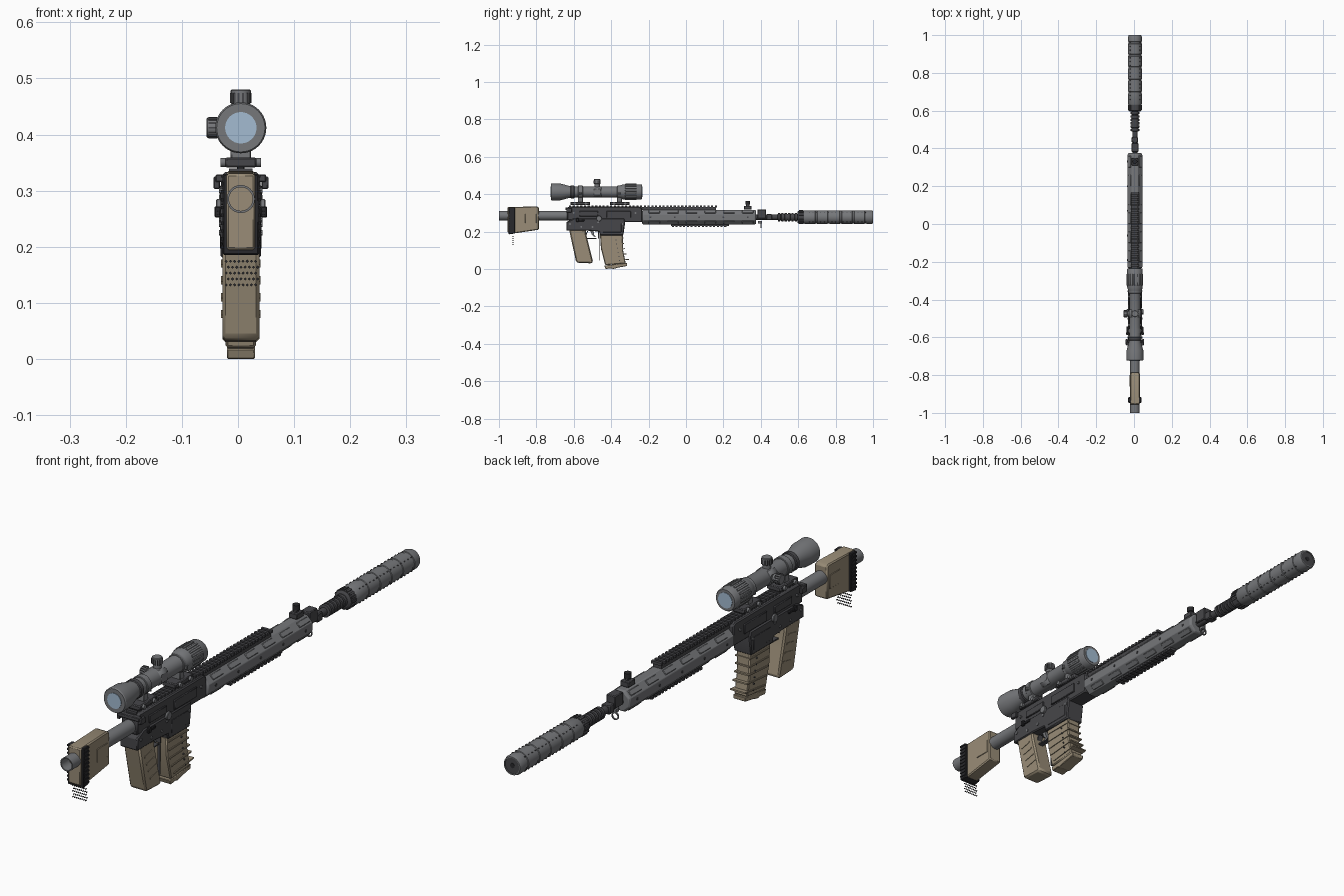
import bpy, bmesh, math
from mathutils import Matrix, Vector

if "Cube" in bpy.data.objects:
    bpy.data.objects.remove(bpy.data.objects["Cube"])

CX, BORE, SCOPE_Z = 0.005, 0.277, 0.412


def material(name, r, g, b):
    m = bpy.data.materials.new(name)
    m.diffuse_color = (r, g, b, 1)
    m.use_nodes = True
    node = m.node_tree.nodes["Principled BSDF"]
    node.inputs["Base Color"].default_value = (r, g, b, 1)
    node.inputs["Roughness"].default_value = 0.6
    return m


GREY = material("mid grey", 0.18, 0.185, 0.195)
DARK = material("dark grey", 0.062, 0.062, 0.068)
BLACK = material("black rubber", 0.022, 0.022, 0.025)
TAN = material("tan", 0.32, 0.265, 0.185)
BLUE = material("lens blue", 0.37, 0.50, 0.64)


def box(bm, x, y, z, sx, sy, sz, rot=None):
    m = Matrix.Translation((CX + x, y, z)) @ (rot or Matrix()) @ Matrix.Diagonal((sx, sy, sz, 1))
    bmesh.ops.create_cube(bm, size=1, matrix=m)


def rod(bm, x, y, z, r, length, axis="y", seg=20):
    turn = {"x": Matrix.Rotation(math.pi / 2, 4, "Y"), "z": Matrix(),
            "y": Matrix.Rotation(math.pi / 2, 4, "X")}[axis]
    bmesh.ops.create_cone(bm, cap_ends=True, segments=seg, radius1=r, radius2=r, depth=length,
                          matrix=Matrix.Translation((CX + x, y, z)) @ turn)


def lathe(bm, profile, z, seg=32, phase=0.0, closed=False):
    """Turn (y, radius) pairs around a line along y."""
    rings = []
    for y, r in profile:
        angles = [phase + 2 * math.pi * i / seg for i in range(seg)]
        rings.append([bm.verts.new((CX + r * math.cos(a), y, z + r * math.sin(a))) for a in angles])
    pairs = list(zip(rings, rings[1:]))
    if closed:
        pairs.append((rings[-1], rings[0]))
    else:
        bm.faces.new(rings[0])
        bm.faces.new(rings[-1])
    for a, b in pairs:
        for i in range(seg):
            j = (i + 1) % seg
            bm.faces.new((a[i], a[j], b[j], b[i]))


def prism(bm, outline, width, x=0.0):
    """Extrude a (y, z) outline across x."""
    f = bm.faces.new([bm.verts.new((CX + x - width / 2, y, z)) for y, z in outline])
    out = bmesh.ops.extrude_face_region(bm, geom=[f])["geom"]
    bmesh.ops.translate(bm, vec=Vector((width, 0, 0)),
                        verts=[v for v in out if isinstance(v, bmesh.types.BMVert)])


def part(name, mat, build, bevel=0.0):
    bm = bmesh.new()
    build(bm)
    bmesh.ops.recalc_face_normals(bm, faces=bm.faces)
    me = bpy.data.meshes.new(name)
    bm.to_mesh(me)
    bm.free()
    me.materials.append(mat)
    me.shade_smooth()
    me.set_sharp_from_angle(angle=math.radians(32))
    ob = bpy.data.objects.new(name, me)
    bpy.context.collection.objects.link(ob)
    if bevel:
        mod = ob.modifiers.new("bevel", "BEVEL")
        mod.width, mod.segments, mod.limit_method = bevel, 1, "ANGLE"
    return ob


def many(func, rows):
    def build(bm):
        for row in rows:
            func(bm, *row)
    return build


def spin_rot(a):
    return Matrix.Rotation(a, 4, "Y")


def around(radius, z, count, y, size, phase=0.0):
    """Box rows spaced evenly round a line along y."""
    rows = []
    for i in range(count):
        a = phase + 2 * math.pi * i / count
        rows.append((radius * math.sin(a), y, z + radius * math.cos(a), *size, spin_rot(a)))
    return rows


# Stock and its tube
part("buffer_tube", GREY, lambda b: lathe(
    b, [(-1, .025), (-.63, .025), (-.63, .021), (-1, .021)], .285, closed=True))
part("stock_body", TAN, lambda b: prism(
    b, [(-.955, .195), (-.92, .19), (-.787, .21), (-.787, .33), (-.80, .335), (-.955, .33)], .051), .004)
part("stock_side_panels", TAN, many(box, [(s * .026, -.83, .27, .004, .06, .05) for s in (-1, 1)]), .001)
part("butt_pad", BLACK, lambda b: prism(
    b, [(-.948, .185), (-.915, .19), (-.915, .33), (-.948, .33)], .066), .003)
part("butt_pad_ribs", BLACK, many(box, [
    (0, -.932, .2 + i * .014, .071, .028, .006) for i in range(10)]))
part("pad_studs", BLACK, many(box, [
    (-.026 + i * .0075 + (r % 2) * .0037, -.925, .132 + r * .0105, .004, .004, .004, spin_rot(math.pi / 4))
    for r in range(5) for i in range(8)]))

# Receiver, split into upper and lower
part("upper_receiver", DARK, lambda b: prism(
    b, [(-.636, .26), (-.33, .25), (-.235, .25), (-.235, .325), (-.25, .333), (-.62, .333), (-.636, .32)], .064), .004)
part("lower_receiver", DARK, lambda b: prism(
    b, [(-.64, .205), (-.53, .205), (-.465, .2), (-.46, .18), (-.335, .18), (-.325, .25),
        (-.33, .27), (-.6, .27), (-.64, .25)], .072), .004)
part("receiver_panels", DARK, many(box, [
    (s * .033, y, z, .008, w, h) for s in (-1, 1)
    for y, z, w, h in ((-.36, .292, .13, .036), (-.52, .295, .1, .028), (-.395, .22, .1, .05))]), .002)
part("receiver_pins", GREY, many(rod, [
    (s * .036, y, z, .005, .006, "x", 10) for s in (-1, 1)
    for y, z in ((-.62, .24), (-.56, .225), (-.5, .225), (-.47, .25), (-.34, .24), (-.6, .3), (-.27, .3))]))
part("selector_levers", BLACK, many(box, [
    row for s in (-1, 1) for row in ((s * .04, -.565, .26, .008, .045, .01), (s * .041, -.58, .262, .012, .014, .02))]), .002)
part("bolt_buttons", GREY, many(rod, [(s * .039, -.465, .27, .015, .01, "x") for s in (-1, 1)]), .002)
part("charging_handle", DARK, many(box, [
    (0, -.635, .322, .09, .018, .014), (-.043, -.625, .314, .012, .03, .022), (.043, -.625, .314, .012, .03, .022)]), .002)

# Trigger and guard
part("trigger_guard", DARK, many(box, [
    (0, -.503, .163, .02, .05, .005), (0, -.468, .182, .02, .005, .036),
    (0, -.534, .184, .02, .005, .04, Matrix.Rotation(-.4, 4, "X"))]))
part("trigger", GREY, lambda b: prism(
    b, [(-.512, .206), (-.494, .206), (-.492, .185), (-.482, .171), (-.49, .172), (-.504, .185)], .01))

# Grip and magazine
part("pistol_grip", TAN, lambda b: prism(
    b, [(-.625, .21), (-.61, .14), (-.588, .04), (-.578, .033), (-.505, .03), (-.497, .038),
        (-.52, .13), (-.535, .19), (-.535, .21)], .066), .008)
part("grip_ridges", TAN, many(box, [
    (s * .033, -.574 + i * .011, .17 - i * .03, .004, .045, .006, Matrix.Rotation(.2, 4, "X"))
    for s in (-1, 1) for i in range(4)]))
part("magazine", TAN, lambda b: prism(
    b, [(-.46, .185), (-.455, .11), (-.432, .02), (-.322, .03), (-.336, .1), (-.338, .185)], .054), .004)
part("magazine_floor", TAN, lambda b: prism(
    b, [(-.437, .018), (-.43, 0), (-.4, .004), (-.39, 0), (-.36, .008), (-.315, .016), (-.314, .032)], .05), .002)
part("magazine_ribs", TAN, many(box, [
    (0, -.392 + .03 * t * t, .165 - t * .12, .06, .115, .005, Matrix.Rotation(.12 * t, 4, "X"))
    for t in (0, .25, .5, .75, 1)]))
part("magazine_dots", DARK, many(rod, [
    (s * .028, -.375 + .02 * t, .155 - t * .11, .003, .006, "x", 8) for s in (-1, 1) for t in (0, .2, .4, .6, .8, 1)]))
part("magazine_rear_strip", DARK, many(box, [(0, -.463, .115, .01, .003, .14)]))

# Handguard and rails
part("handguard", GREY, lambda b: lathe(
    b, [(-.235, .036), (-.23, .042), (.368, .042), (.375, .037)], BORE, 8, math.pi / 8), .002)
part("handguard_side_plates", GREY, many(box, [
    row for i in range(6) for row in around(.039, BORE, 4, -.17 + i * .1, (.02, .06, .006), math.pi / 4)]), .002)
part("handguard_bolts", DARK, many(rod, [
    (s * .039, -.19 + i * .13, BORE, .005, .004, "x", 10) for s in (-1, 1) for i in range(5)]))
part("top_rail", DARK, many(box, [(0, -.235, .323, .034, .79, .016)] + [
    (0, -.62 + i * .02, .334, .042, .011, .01) for i in range(40)]))
part("lower_rail", DARK, many(box, [(0, .075, .234, .028, .31, .01)] + [
    (0, -.07 + i * .02, .229, .036, .011, .009) for i in range(15)]))

# Barrel, front block, sight post and sling ring
part("barrel", DARK, lambda b: lathe(b, [(.36, .014), (.62, .014)], BORE, 20))
part("gas_block", DARK, many(box, [(0, .405, .294, .036, .048, .048), (0, .445, BORE, .034, .03, .032)]), .003)
part("front_sight", DARK, many(box, [(0, .33, .328, .034, .04, .02), (0, .33, .348, .014, .018, .03)]), .002)
part("sight_cap", BLACK, many(rod, [(0, .33, .355, .013, .018, "z", 12)]))
part("sling_ring", GREY, many(box, around(.012, .232, 12, .402, (.007, .005, .004)) + [
    (0, .395, .25, .008, .02, .012)]))

# Ribbed muzzle brake
brake = [(.49, .014)]
for i in range(6):
    y = .492 + i * .018
    brake += [(y, .023), (y + .011, .023), (y + .012, .018), (y + .017, .018)]
part("muzzle_brake", DARK, lambda b: lathe(b, brake, BORE, 24))

# Suppressor with raised bands
can = [(.63, .034), (.635, .0365)]
for i in range(5):
    y = .69 + i * .066
    can += [(y, .0365), (y + .002, .0345), (y + .01, .0345), (y + .012, .0365)]
can += [(.99, .0365), (1, .033), (1, .029), (.994, .029)]
part("suppressor", GREY, lambda b: lathe(b, can, BORE))
part("suppressor_collar", DARK, lambda b: lathe(b, [(.595, .026), (.6, .034), (.632, .034)], BORE))
part("collar_knurls", DARK, many(box, around(.035, BORE, 16, .616, (.007, .026, .005))))
part("suppressor_studs", DARK, many(box, [
    row for i in range(16) for row in around(.0365, BORE, 4, .66 + i * .02, (.004, .006, .004), math.pi / 4)]))
part("muzzle_face", DARK, many(rod, [(0, .994, BORE, .029, .006, "y", 32)]))
part("muzzle_bore", BLACK, many(rod, [(0, .9965, BORE, .009, .003)]))

# Scope
part("scope_body", GREY, lambda b: lathe(b, [
    (-.722, .043), (-.718, .0455), (-.67, .0445), (-.625, .032), (-.6, .03), (-.37, .03),
    (-.35, .036), (-.335, .041), (-.24, .041), (-.235, .038)], SCOPE_Z, 40))
part("scope_grip_ridges", GREY, many(box, around(.041, SCOPE_Z, 18, -.295, (.008, .06, .006))), .001)
part("scope_zoom_ring", DARK, lambda b: lathe(
    b, [(-.618, .032), (-.615, .035), (-.6, .035), (-.597, .032)], SCOPE_Z))
part("scope_lenses", BLUE, many(rod, [(0, y, SCOPE_Z, .028, .004, "y", 32) for y in (-.722, -.235)]))
part("turret_saddle", GREY, many(box, [(0, -.475, SCOPE_Z, .062, .06, .055)]), .012)
part("scope_turrets", GREY, many(rod, [
    (0, -.475, .447, .014, .04, "z"), (0, -.475, .467, .018, .026, "z"),
    (-.035, -.475, SCOPE_Z, .014, .03, "x"), (-.05, -.475, SCOPE_Z, .018, .022, "x")]), .002)
part("turret_ridges", DARK, many(box, [
    (.018 * math.cos(a), -.475 + .018 * math.sin(a), .465, .003, .003, .018)
    for a in [i * math.pi / 7 for i in range(14)]] + [
    (-.05, -.475 + .018 * math.cos(a), SCOPE_Z + .018 * math.sin(a), .015, .003, .003)
    for a in [i * math.pi / 7 for i in range(14)]]))

# Scope mounts
MOUNTS = (-.565, -.355)
part("mount_rings", GREY, many(rod, [(0, y, SCOPE_Z, .034, .026, "y", 32) for y in MOUNTS]), .002)
part("mount_posts", GREY, many(box, [(0, y, .37, .036, .026, .03) for y in MOUNTS]), .002)
part("mount_bases", DARK, many(box, [(0, y, .35, .056, .105, .018) for y in MOUNTS]), .003)
part("mount_bolts", GREY, many(rod, [
    (s * .03, y + d, .35, .008, .012, "x", 12) for s in (-1, 1) for y in MOUNTS for d in (-.03, .03)] + [
    (s * .034, y, SCOPE_Z - .008, .006, .012, "z", 10) for s in (-1, 1) for y in MOUNTS]))
